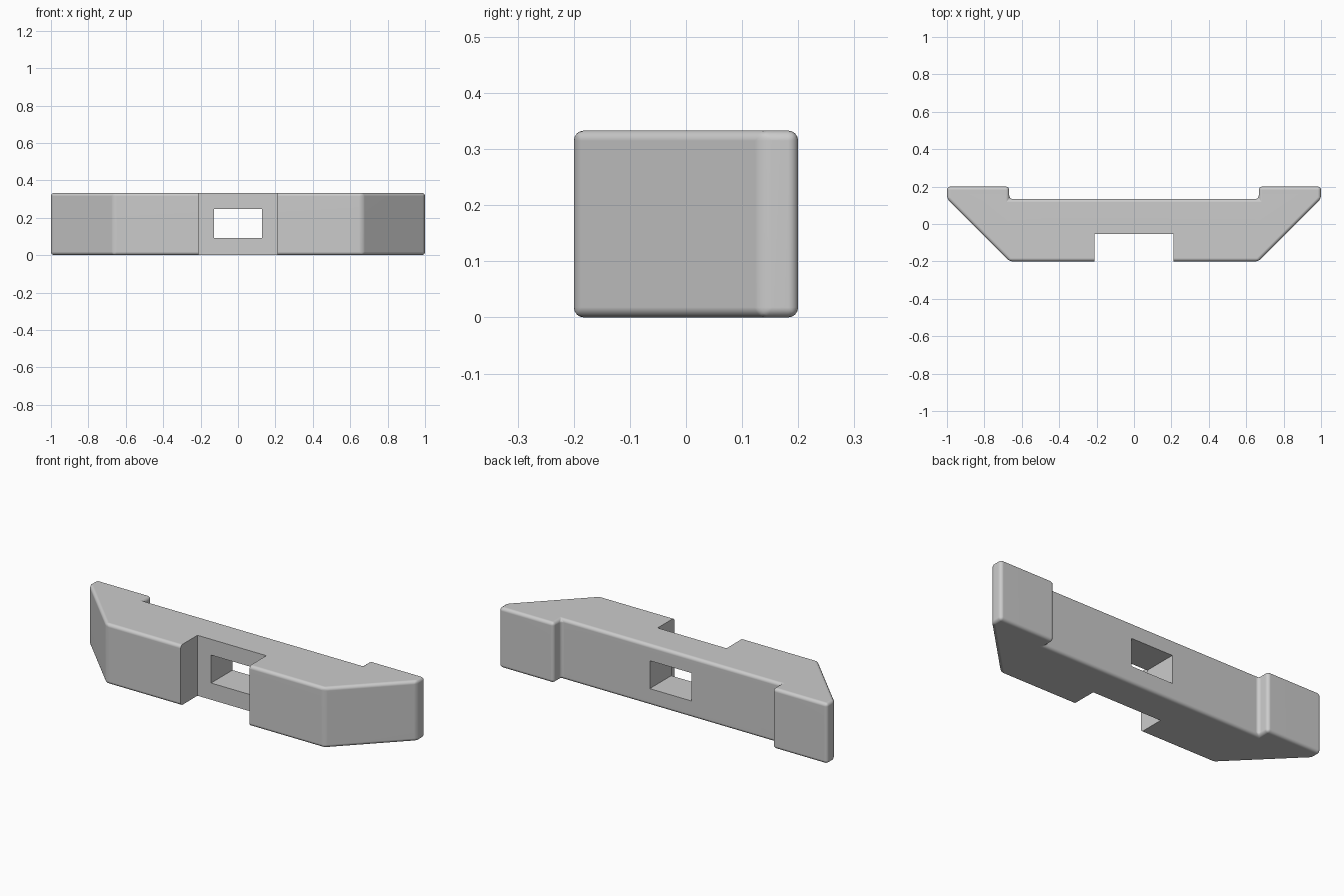
import bpy
import bmesh

cube = bpy.data.objects.get("Cube")
if cube:
    bpy.data.objects.remove(cube, do_unlink=True)

HEIGHT = 0.333

grey = bpy.data.materials.new("light grey")
grey.use_nodes = True
colour = (0.6, 0.6, 0.6, 1)
grey.diffuse_color = colour
grey.node_tree.nodes["Principled BSDF"].inputs["Base Color"].default_value = colour


def add_object(name, bm):
    mesh = bpy.data.meshes.new(name)
    bm.to_mesh(mesh)
    bm.free()
    obj = bpy.data.objects.new(name, mesh)
    bpy.context.collection.objects.link(obj)
    mesh.materials.append(grey)
    return obj


def box_cutter(name, x, y0, y1, z0, z1):
    bm = bmesh.new()
    bmesh.ops.create_cube(bm, size=1)
    for v in bm.verts:
        v.co.x *= 2 * x
        v.co.y = y1 if v.co.y > 0 else y0
        v.co.z = z1 if v.co.z > 0 else z0
    obj = add_object(name, bm)
    obj.hide_render = True
    obj.hide_set(True)
    return obj


# Bar: mirrored plan outline, extruded upwards with rounded edges
half = [(0.665, -0.2), (1, 0.135), (1, 0.2), (0.667, 0.2), (0.667, 0.134)]
outline = half + [(-x, y) for x, y in reversed(half)]
bm = bmesh.new()
base = bm.faces.new([bm.verts.new((x, y, 0)) for x, y in outline])
top = bmesh.ops.extrude_face_region(bm, geom=[base])["geom"]
bmesh.ops.translate(bm, vec=(0, 0, HEIGHT),
                    verts=[v for v in top if isinstance(v, bmesh.types.BMVert)])
bmesh.ops.recalc_face_normals(bm, faces=bm.faces)
bmesh.ops.bevel(bm, geom=bm.edges[:], offset=0.018, segments=4, profile=0.5,
                affect='EDGES', clamp_overlap=True)
bar = add_object("notched_bar", bm)

# Sharp front notch and through window
cutters = [box_cutter("notch_cutter", 0.21, -0.4, -0.053, -0.2, 0.6),
           box_cutter("window_cutter", 0.127, -0.4, 0.4, 0.092, 0.246)]
bpy.context.view_layer.objects.active = bar
bar.select_set(True)
for cutter in cutters:
    mod = bar.modifiers.new(cutter.name, 'BOOLEAN')
    mod.operation = 'DIFFERENCE'
    mod.solver = 'EXACT'
    mod.object = cutter
    bpy.ops.object.modifier_apply(modifier=mod.name)
for cutter in cutters:
    bpy.data.objects.remove(cutter, do_unlink=True)

# Smooth rounded edges, flat large faces
bpy.ops.object.shade_smooth_by_angle(angle=0.6)
weighted = bar.modifiers.new("flat_faces", 'WEIGHTED_NORMAL')
weighted.keep_sharp = True
